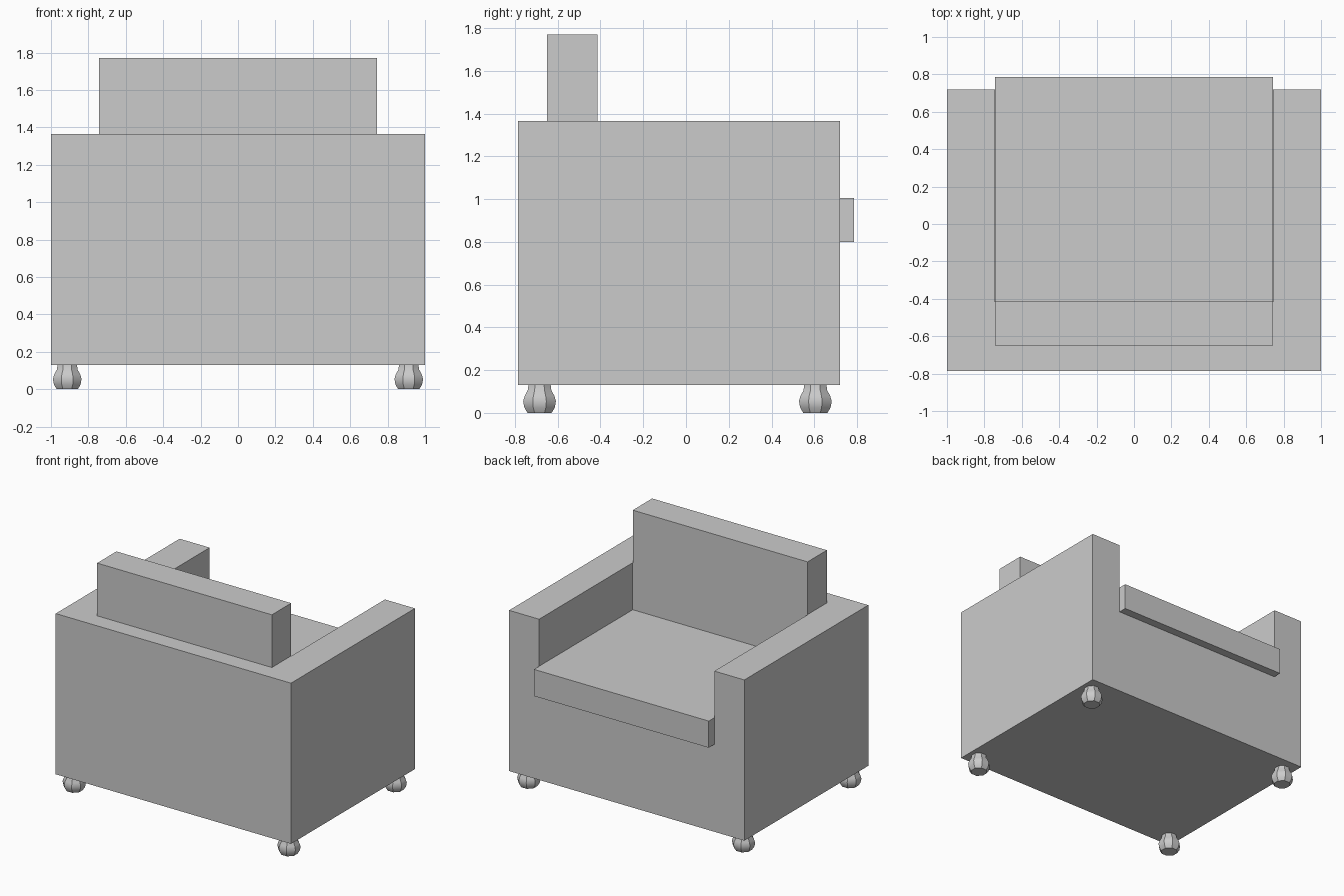
import bpy, bmesh, math
from mathutils import Matrix

cube = bpy.data.objects.get("Cube")
if cube:
    bpy.data.objects.remove(cube, do_unlink=True)

GREY = (0.6, 0.6, 0.6, 1)
grey = bpy.data.materials.new("grey_upholstery")
grey.use_nodes = True
grey.diffuse_color = GREY
grey.node_tree.nodes["Principled BSDF"].inputs["Base Color"].default_value = GREY


def add_object(name, bm):
    mesh = bpy.data.meshes.new(name)
    bmesh.ops.recalc_face_normals(bm, faces=bm.faces)
    bm.to_mesh(mesh)
    bm.free()
    mesh.materials.append(grey)
    obj = bpy.data.objects.new(name, mesh)
    bpy.context.collection.objects.link(obj)
    return obj


def box(name, half_width, y0, y1, z0, z1):
    """Box symmetric in x, between two depths and two heights."""
    bm = bmesh.new()
    place = Matrix.Translation((0, (y0 + y1) / 2, (z0 + z1) / 2))
    size = Matrix.Diagonal((2 * half_width, y1 - y0, z1 - z0, 1))
    bmesh.ops.create_cube(bm, size=1, matrix=place @ size)
    return add_object(name, bm)


def turned_leg(name, x, y, profile, sides=8):
    """Faceted bulb: rings of the profile joined into a closed solid."""
    bm = bmesh.new()
    rings = []
    for r, z in profile:
        angles = [(i + 0.5) * math.tau / sides for i in range(sides)]
        rings.append([bm.verts.new((r * math.cos(a), r * math.sin(a), z)) for a in angles])
    for low, high in zip(rings, rings[1:]):
        for i in range(sides):
            j = (i + 1) % sides
            bm.faces.new((low[i], low[j], high[j], high[i]))
    bm.faces.new(rings[0])
    bm.faces.new(rings[-1])
    leg = add_object(name, bm)
    leg.location = (x, y, 0)
    return leg


# Body: one block with the seat recess cut between the arms
BACK_FRONT = -0.415
body = box("armchair_body", 1, -0.785, 0.72, 0.13, 1.365)
cutter = box("recess_cutter", 0.745, BACK_FRONT, 1, 0.8, 2)
cutter.hide_render = True
cut = body.modifiers.new("seat_recess", 'BOOLEAN')
cut.operation = 'DIFFERENCE'
cut.solver = 'EXACT'
cut.object = cutter
bpy.context.view_layer.objects.active = body
bpy.ops.object.modifier_apply(modifier=cut.name)
bpy.data.objects.remove(cutter, do_unlink=True)

# Cushions
box("seat_cushion", 0.743, BACK_FRONT, 0.785, 0.8, 1.005)
box("back_cushion", 0.743, -0.65, BACK_FRONT, 1.365, 1.77)

# Four bulbous feet
FOOT = [(0.061, 0), (0.077, 0.025), (0.083, 0.055), (0.075, 0.08), (0.06, 0.105), (0.056, 0.132)]
bpy.ops.object.select_all(action='DESELECT')
for side, x in (("left", 0.913), ("right", -0.913)):
    for end, y in (("open_end", 0.605), ("backrest_end", -0.685)):
        leg = turned_leg(f"{side}_{end}_foot", x, y, FOOT)
        leg.select_set(True)
        bpy.context.view_layer.objects.active = leg
bpy.ops.object.shade_smooth_by_angle(angle=math.radians(35))
